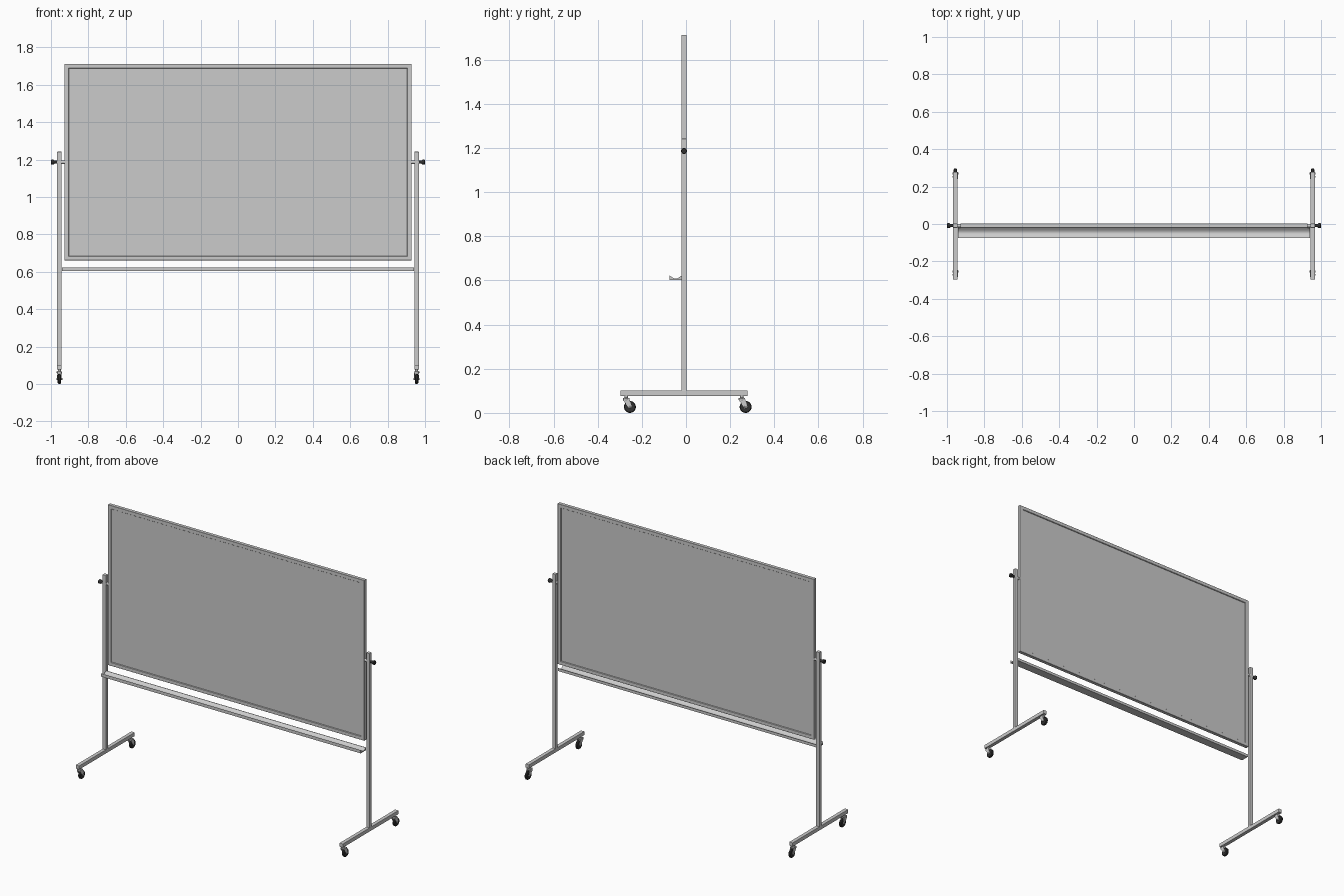
import bpy, bmesh, math
from mathutils import Matrix, Vector

if "Cube" in bpy.data.objects:
    bpy.data.objects.remove(bpy.data.objects["Cube"])

YC = -0.009          # centre plane of board and posts
POST_X = 0.955
PIVOT_Z = 1.186

black = bpy.data.materials.new("black_plastic")
black.diffuse_color = (0.03, 0.03, 0.03, 1)
black.use_nodes = True
black.node_tree.nodes["Principled BSDF"].inputs["Base Color"].default_value = black.diffuse_color


def finish(name, bm, mat=None, bevel=0.0, smooth=False):
    bmesh.ops.recalc_face_normals(bm, faces=bm.faces[:])
    me = bpy.data.meshes.new(name)
    bm.to_mesh(me)
    bm.free()
    ob = bpy.data.objects.new(name, me)
    bpy.context.scene.collection.objects.link(ob)
    if mat:
        me.materials.append(mat)
    if bevel:
        m = ob.modifiers.new("bevel", 'BEVEL')
        m.width = bevel
        m.segments = 2
        m.limit_method = 'ANGLE'
    if smooth:
        bpy.ops.object.select_all(action='DESELECT')
        bpy.context.view_layer.objects.active = ob
        ob.select_set(True)
        bpy.ops.object.shade_smooth_by_angle(angle=math.radians(35))
    return ob


def box(name, centre, size, bevel=0.0, mat=None):
    bm = bmesh.new()
    bmesh.ops.create_cube(bm, size=1, matrix=Matrix.Translation(centre) @ Matrix.Diagonal((*size, 1)))
    return finish(name, bm, mat, bevel)


def lathe(name, origin, axis, profile, mat=None, seg=28):
    """Revolve (radius, distance along axis) points about an axis."""
    bm = bmesh.new()
    rot = Vector((0, 0, 1)).rotation_difference(Vector(axis)).to_matrix().to_4x4()
    mtx = Matrix.Translation(origin) @ rot
    rings = []
    for r, d in profile:
        rings.append([bm.verts.new(mtx @ Vector((r * math.cos(a), r * math.sin(a), d)))
                      for a in (2 * math.pi * i / seg for i in range(seg))])
    for a, b in zip(rings, rings[1:]):
        for i in range(seg):
            j = (i + 1) % seg
            bm.faces.new((a[i], a[j], b[j], b[i]))
    bm.faces.new(rings[0])
    bm.faces.new(rings[-1])
    return finish(name, bm, mat, smooth=True)


def extrude_x(name, pts, x0, x1, mat=None, bevel=0.0, smooth=False):
    """Extrude a closed y-z outline along x."""
    bm = bmesh.new()
    a = [bm.verts.new((x0, y, z)) for y, z in pts]
    b = [bm.verts.new((x1, y, z)) for y, z in pts]
    n = len(pts)
    for i in range(n):
        j = (i + 1) % n
        bm.faces.new((a[i], a[j], b[j], b[i]))
    bm.faces.new(a)
    bm.faces.new(b)
    return finish(name, bm, mat, bevel, smooth)


# Board frame: mitred section carried round the rectangle (inset, y offset)
W, H = 0.928, 0.525
section = [(0.001, -0.0115), (0.022, -0.0115), (0.024, -0.009), (0.024, 0.009),
           (0.022, 0.0115), (0.001, 0.0115), (0, 0.0105), (0, -0.0105)]
bm = bmesh.new()
loops = [[bm.verts.new((sx * (W - d), YC + y, PIVOT_Z + sz * (H - d)))
          for sx, sz in ((-1, -1), (1, -1), (1, 1), (-1, 1))] for d, y in section]
for k in range(len(loops)):
    a, b = loops[k], loops[(k + 1) % len(loops)]
    for i in range(4):
        j = (i + 1) % 4
        bm.faces.new((a[i], a[j], b[j], b[i]))
finish("board_frame", bm)

# Writing panel, recessed on both sides
box("writing_panel", (0, YC, PIVOT_Z), (2 * W - 0.044, 0.012, 2 * H - 0.044))

# Pen tray: flat underside, hollowed top
y0, y1 = -0.075, -0.0195
hollow = []
for i in range(11):
    t = i / 10
    hollow.append((y1 - 0.003 - t * (y1 - y0 - 0.006), 0.621 - 0.013 * math.sin(math.pi * t)))
outline = [(y0, 0.603), (y1, 0.603), (y1, 0.621)] + hollow + [(y0, 0.624)]
extrude_x("pen_tray", outline, -0.941, 0.941, smooth=True)


def caster(label, x, y):
    wy, wz, r = y + 0.017, 0.027, 0.027
    # stem and swivel housing
    lathe(label + "_stem", (x, y, 0.056), (0, 0, 1),
          [(0.013, 0), (0.015, 0.003), (0.015, 0.010), (0.008, 0.013), (0.008, 0.024)])
    # fork cheeks and crown
    cheek = [(y - 0.013, 0.068), (y + 0.013, 0.068), (wy + 0.008, 0.030), (wy + 0.005, 0.022),
             (wy - 0.004, 0.021), (wy - 0.009, 0.028), (y - 0.013, 0.057)]
    for s in (-1, 1):
        extrude_x(label + "_fork", cheek, x + s * 0.010, x + s * 0.013)
    box(label + "_fork_crown", (x, y, 0.0655), (0.026, 0.026, 0.005))
    # tyre and axle
    lathe(label + "_wheel", (x - 0.009, wy, wz), (1, 0, 0),
          [(0.016, 0.001), (0.020, 0), (r - 0.003, 0.001), (r, 0.005), (r, 0.013),
           (r - 0.003, 0.017), (0.020, 0.018), (0.016, 0.017)], black)
    lathe(label + "_axle", (x - 0.016, wy, wz), (1, 0, 0),
          [(0.004, 0), (0.005, 0.001), (0.005, 0.031), (0.004, 0.032)])


for side, s in (("left", -1), ("right", 1)):
    x = s * POST_X
    # Upright and foot
    box(side + "_post", (x, YC, 0.671), (0.025, 0.023, 1.142), 0.002)
    box(side + "_foot", (x, YC, 0.0895), (0.025, 0.575, 0.025), 0.002)
    # Pivot pin and spacer between post and board
    lathe(side + "_pivot_pin", (s * 0.922, YC, PIVOT_Z), (s, 0, 0), [(0.005, 0), (0.005, 0.066)], black)
    lathe(side + "_pivot_spacer", (s * 0.927, YC, PIVOT_Z), (s, 0, 0), [(0.009, 0), (0.009, 0.017)])
    # Clamping knob
    lathe(side + "_knob", (s * 0.9675, YC, PIVOT_Z), (s, 0, 0),
          [(0.008, 0), (0.008, 0.012), (0.012, 0.018), (0.0135, 0.021), (0.0135, 0.029), (0.011, 0.0325)], black)
    # Casters
    for end, e in (("front", -1), ("back", 1)):
        caster(f"{side}_{end}_caster", x, YC + e * 0.262)
